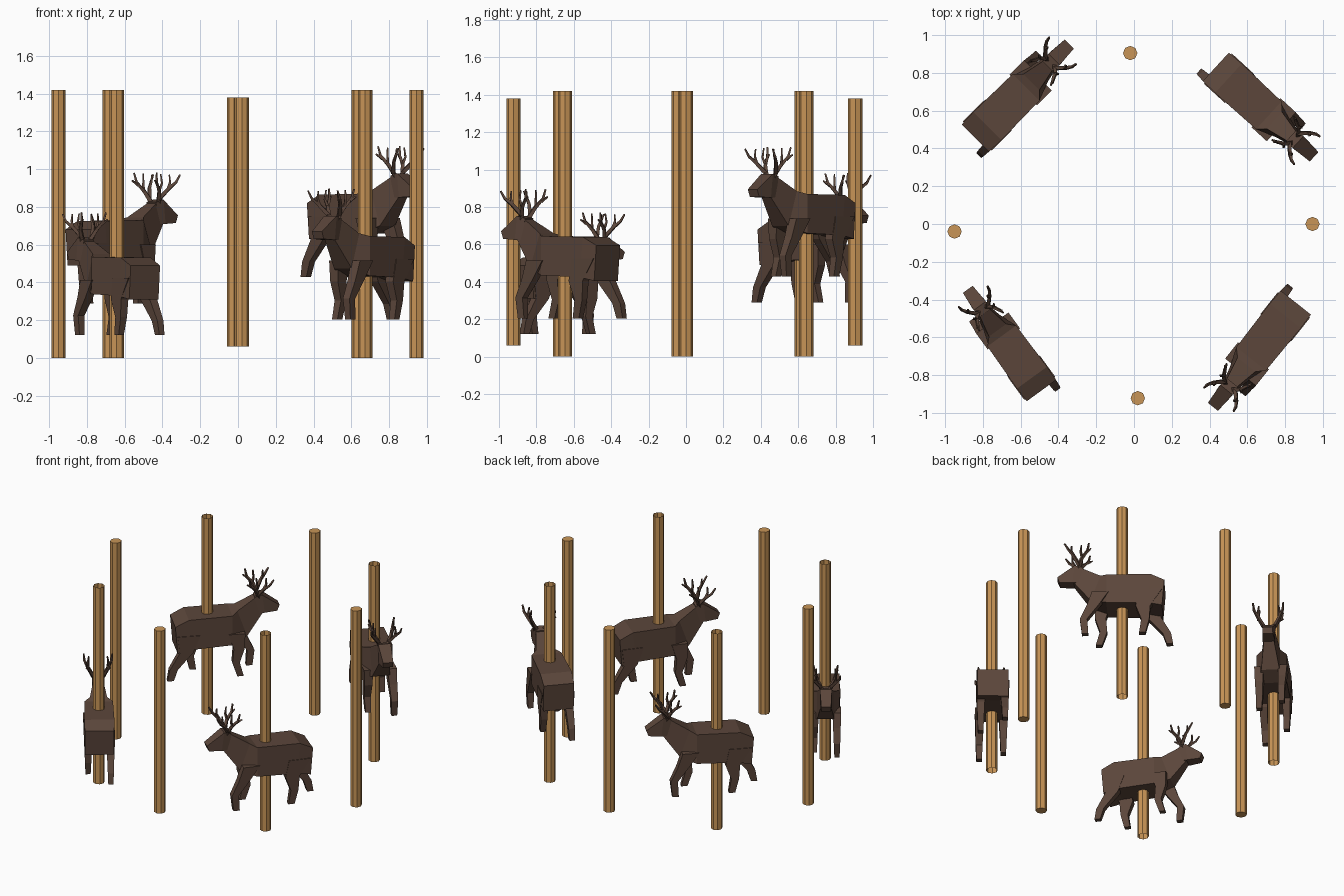
import bpy, bmesh, math
from mathutils import Vector, Matrix

if "Cube" in bpy.data.objects:
    bpy.data.objects.remove(bpy.data.objects["Cube"])


def material(name, rgb):
    m = bpy.data.materials.new(name)
    m.diffuse_color = (*rgb, 1)
    m.use_nodes = True
    m.node_tree.nodes["Principled BSDF"].inputs["Base Color"].default_value = m.diffuse_color
    return m


BROWN = material("dark brown hide", (0.105, 0.061, 0.043))
WOOD = material("golden wood", (0.58, 0.30, 0.095))


def loft(bm, rings):
    """Skin a list of equal-sized point rings and cap both ends."""
    vr = [[bm.verts.new(p) for p in r] for r in rings]
    n = len(vr[0])
    for a, b in zip(vr, vr[1:]):
        for i in range(n):
            j = (i + 1) % n
            bm.faces.new((a[i], a[j], b[j], b[i]))
    bm.faces.new(vr[0])
    bm.faces.new(vr[-1])


def make_mesh(name, parts, mat):
    bm = bmesh.new()
    for rings in parts:
        loft(bm, rings)
    bmesh.ops.recalc_face_normals(bm, faces=bm.faces)
    me = bpy.data.meshes.new(name)
    bm.to_mesh(me)
    bm.free()
    me.materials.append(mat)
    return me


def slabs(sections):
    """Upright cross-sections: bottom x, bottom z, top x, top z, half width."""
    return [[(xb, -w, zb), (xb, w, zb), (xt, w, zt), (xt, -w, zt)]
            for xb, zb, xt, zt, w in sections]


def leg(side, path):
    """Level cross-sections: x, z, half depth; slimmer towards the foot."""
    rings = []
    for x, z, d in path:
        w = 0.018 + 0.04 * z
        y = side * 0.078
        rings.append([(x - d, y - w, z), (x + d, y - w, z),
                      (x + d, y + w, z), (x - d, y + w, z)])
    return rings


def tine(side, path, r0, r1):
    """Tapered four-sided branch along a path."""
    pts = [Vector((x, side * y, z)) for x, y, z in path]
    rings = []
    for i, p in enumerate(pts):
        t = (pts[min(i + 1, len(pts) - 1)] - pts[max(i - 1, 0)]).normalized()
        u = t.cross(Vector((0, 1, 0))).normalized()
        v = t.cross(u)
        r = r0 + (r1 - r0) * i / (len(pts) - 1)
        rings.append([p + r * (u * math.cos(k * math.pi / 2) + v * math.sin(k * math.pi / 2))
                      for k in range(4)])
    return rings


# Body with neck, facing +x, pole at the origin, feet at z = 0
body = make_mesh("body", [slabs([
    (-0.265, 0.20, -0.28, 0.39, 0.102),
    (-0.17, 0.22, -0.19, 0.435, 0.105),
    (0.10, 0.23, 0.10, 0.44, 0.10),
    (0.205, 0.27, 0.14, 0.455, 0.06),
    (0.315, 0.42, 0.265, 0.53, 0.034)])], BROWN)

# Head tapering to the nose
head = make_mesh("head", [slabs([
    (0.27, 0.42, 0.26, 0.535, 0.036),
    (0.325, 0.42, 0.31, 0.548, 0.042),
    (0.41, 0.425, 0.425, 0.465, 0.034)])], BROWN)

# Legs in a walking pose
front_legs = make_mesh("front_legs", [
    leg(1, [(0.14, 0.31, 0.055), (0.19, 0.21, 0.038), (0.25, 0.11, 0.024), (0.24, 0.0, 0.021)]),
    leg(-1, [(0.13, 0.31, 0.055), (0.145, 0.20, 0.036), (0.125, 0.10, 0.024), (0.155, 0.0, 0.021)]),
], BROWN)
rear_legs = make_mesh("rear_legs", [
    leg(1, [(-0.19, 0.32, 0.075), (-0.14, 0.20, 0.048), (-0.155, 0.10, 0.026), (-0.135, 0.0, 0.021)]),
    leg(-1, [(-0.19, 0.32, 0.075), (-0.205, 0.20, 0.045), (-0.29, 0.08, 0.027), (-0.31, 0.0, 0.021)]),
], BROWN)

# Branching antlers, mirrored
branches = []
for s in (1, -1):
    branches += [
        tine(s, [(0.29, 0.022, 0.525), (0.265, 0.055, 0.59), (0.225, 0.075, 0.64), (0.215, 0.085, 0.69)], 0.016, 0.006),
        tine(s, [(0.28, 0.035, 0.55), (0.32, 0.075, 0.61), (0.35, 0.095, 0.64), (0.375, 0.10, 0.68)], 0.015, 0.006),
        tine(s, [(0.26, 0.058, 0.595), (0.27, 0.07, 0.635), (0.265, 0.065, 0.685)], 0.011, 0.005),
        tine(s, [(0.315, 0.07, 0.605), (0.33, 0.07, 0.64), (0.33, 0.065, 0.68)], 0.011, 0.005),
        tine(s, [(0.235, 0.072, 0.625), (0.20, 0.085, 0.65)], 0.010, 0.005)]
antlers = make_mesh("antlers", branches, BROWN)

PARTS = dict(body=body, head=head, front_legs=front_legs, rear_legs=rear_legs, antlers=antlers)


def pole(name, x, y, z0, z1, fill):
    bpy.ops.mesh.primitive_cylinder_add(vertices=8, radius=0.038, depth=z1 - z0,
                                        end_fill_type=fill,
                                        location=(x, y, (z0 + z1) / 2))
    ob = bpy.context.object
    ob.name = name
    ob.data.materials.append(WOOD)


# Four deer on open pole tubes: x, y, foot height, heading, shift along heading, scale
for i, (x, y, z, ang, shift, sc) in enumerate([
        (-0.678, 0.617, 0.29, 45, 0.05, 1.0),
        (0.64, 0.643, 0.43, -42.5, 0.0, 1.0),
        (0.673, -0.647, 0.205, -128.5, -0.015, 1.0),
        (-0.642, -0.673, 0.122, 126, 0.005, 0.94)], 1):
    a = math.radians(ang)
    place = (Matrix.Translation((x + shift * math.cos(a), y + shift * math.sin(a), z))
             @ Matrix.Rotation(a, 4, 'Z') @ Matrix.Scale(sc, 4))
    for name, me in PARTS.items():
        ob = bpy.data.objects.new(f"deer_{i}_{name}", me)
        ob.matrix_world = place
        bpy.context.collection.objects.link(ob)
    pole(f"deer_pole_{i}", x, y, 0.0, 1.42, 'NOTHING')

# Four free-standing capped poles
for i, (x, y, z0, z1) in enumerate([
        (0.945, 0.0, 0.0, 1.42), (-0.95, -0.04, 0.0, 1.42),
        (-0.02, 0.905, 0.06, 1.38), (0.02, -0.922, 0.06, 1.38)], 1):
    pole(f"free_pole_{i}", x, y, z0, z1, 'NGON')
